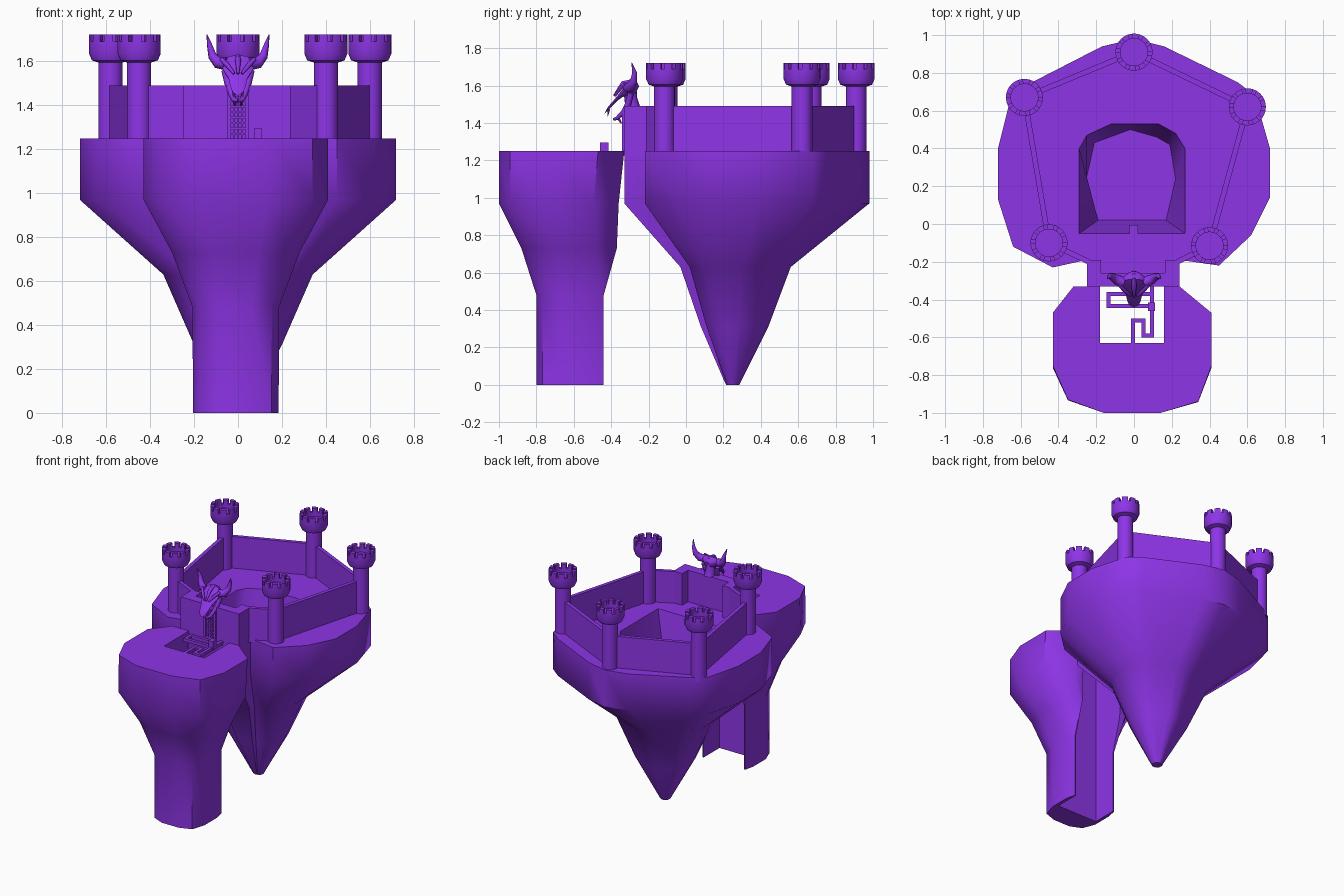
import bpy, bmesh, math
from mathutils import Vector

if "Cube" in bpy.data.objects:
    bpy.data.objects.remove(bpy.data.objects["Cube"])

mat = bpy.data.materials.new("purple")
mat.diffuse_color = (0.27, 0.035, 0.80, 1)
mat.use_nodes = True
mat.node_tree.nodes["Principled BSDF"].inputs["Base Color"].default_value = mat.diffuse_color
TOP = 1.25


def finish(bm, name, angle=None):
    bmesh.ops.recalc_face_normals(bm, faces=bm.faces[:])
    me = bpy.data.meshes.new(name)
    bm.to_mesh(me)
    bm.free()
    ob = bpy.data.objects.new(name, me)
    bpy.context.collection.objects.link(ob)
    me.materials.append(mat)
    if angle:
        bpy.ops.object.select_all(action='DESELECT')
        ob.select_set(True)
        bpy.context.view_layer.objects.active = ob
        bpy.ops.object.shade_smooth_by_angle(angle=math.radians(angle))
    return ob


def loft(bm, rings):
    """Skin closed rings of equal length; returns vertex rings."""
    vs = [[bm.verts.new(p) for p in r] for r in rings]
    for a, b in zip(vs, vs[1:]):
        n = len(a)
        for i in range(n):
            bm.faces.new((a[i], a[(i + 1) % n], b[(i + 1) % n], b[i]))
    return vs


def add_box(bm, x0, x1, y0, y1, z0, z1):
    vs = loft(bm, [[(x0, y0, z), (x1, y0, z), (x1, y1, z), (x0, y1, z)] for z in (z0, z1)])
    bm.faces.new(vs[0])
    bm.faces.new(vs[1])


def tube(name, pts, radii, sides=8):
    """Tapered tube along a path."""
    bm = bmesh.new()
    pts = [Vector(p) for p in pts]
    rings = []
    for i, p in enumerate(pts):
        t = (pts[min(i + 1, len(pts) - 1)] - pts[max(i - 1, 0)]).normalized()
        u = t.orthogonal().normalized() if i == 0 else (u - t * u.dot(t)).normalized()
        v = t.cross(u)
        rings.append([p + radii[i] * (u * math.cos(k * math.tau / sides) + v * math.sin(k * math.tau / sides))
                      for k in range(sides)])
    vs = loft(bm, rings)
    bm.faces.new(vs[0])
    bm.faces.new(vs[-1])
    return finish(bm, name, 50)


# Floating castle island: tapering rock with a pit in its top
outline = [(-.72, .40), (-.72, .13), (-.64, -.12), (-.43, -.23), (-.25, -.19), (-.25, -.33),
           (.24, -.33), (.24, -.19), (.45, -.22), (.62, -.06), (.72, .14), (.72, .40),
           (.64, .68), (.55, .75), (.16, .94), (0, .98), (-.17, .94), (-.56, .74), (-.65, .68)]
levels = [(TOP, .72, -.33, .98), (.97, .72, -.33, .98), (.63, .34, -.03, .56),
          (.31, .20, .08, .44), (.03, .05, .20, .30), (0, .035, .215, .285)]
rings = [[(x * w / .72, y0 + (y + .33) / 1.31 * (y1 - y0), z) for x, y in outline]
         for z, w, y0, y1 in levels]
pit_rim = [(-.29, -.05), (.27, -.05), (.27, .40), (.22, .48), (.13, .53), (-.12, .53), (-.25, .47), (-.29, .40)]
pit_floor = [(-.19, .02), (.17, .02), (.22, .24), (.19, .42), (.12, .46), (-.02, .50), (-.21, .43), (-.25, .25)]
bm = bmesh.new()
rock = loft(bm, rings)
bm.faces.new(rock[-1])
pit = loft(bm, [[(x, y, TOP) for x, y in pit_rim], [(x, y, .92) for x, y in pit_floor]])
bm.faces.new(pit[-1])
rim_edges = [bm.edges.get((r[i], r[(i + 1) % len(r)])) for r in (rock[0], pit[0]) for i in range(len(r))]
bmesh.ops.triangle_fill(bm, use_beauty=True, use_dissolve=False, edges=rim_edges)
finish(bm, "castle_island", 50)

# Front rock pillar: U-shaped, with an open notch at the back
outer = [(-.32, -.33), (-.43, -.47), (-.43, -.75), (-.35, -.93), (-.16, -1), (.14, -1),
         (.34, -.94), (.41, -.75), (.41, -.47), (.24, -.33)]
rings = []
for z, w, y0, y1 in [(TOP, .42, -1, -.33), (.97, .42, -1, -.36), (.73, .29, -.88, -.37),
                     (.48, .197, -.80, -.44), (0, .195, -.80, -.44)]:
    ring = []
    for i, (x, y) in enumerate(outer):
        px = -.01 + (x + .01) * w / .42
        if i in (0, 9):                       # keep the notch lips outside the notch
            px = min(px, -.188) if x < 0 else max(px, .168)
        ring.append((px, y0 + (y + 1) / .67 * (y1 - y0), z))
    ring += [(.16, y1, z), (.16, -.63, z), (-.18, -.63, z), (-.18, y1, z)]
    rings.append(ring)
bm = bmesh.new()
vs = loft(bm, rings)
for r in (vs[0], vs[-1]):
    bm.faces.new(r)
finish(bm, "front_pillar", 50)

# Towers: lathed shaft with a flared, crenellated crown
towers = [(0, .91), (.60, .62), (.40, -.115), (-.45, -.10), (-.58, .67)]
profile = [(.055, 1.22), (.055, 1.595), (.085, 1.605), (.098, 1.635), (.098, 1.69),
           (.072, 1.69), (.072, 1.66)]
N = 40
for tx, ty in towers:
    bm = bmesh.new()

    def at(r, k, z):
        a = k * math.tau / N
        return (tx + r * math.cos(a), ty + r * math.sin(a), z)
    vs = loft(bm, [[at(r, k, z) for k in range(N)] for r, z in profile])
    bm.faces.new(vs[0])
    bm.faces.new(vs[-1])
    for m in range(10):                       # merlons
        ks = [m * 4 + j for j in (0, 1, 2, 2.7)]
        sec = [(.098, k) for k in ks] + [(.072, k) for k in reversed(ks)]
        mv = loft(bm, [[at(r, k, z) for r, k in sec] for z in (1.688, 1.722)])
        bm.faces.new(mv[0])
        bm.faces.new(mv[1])
    finish(bm, "tower", 30)

# Curtain walls between the towers and up to the gatehouse
spans = [(towers[3], towers[4]), (towers[4], towers[0]), (towers[0], towers[1]), (towers[1], towers[2]),
         (towers[3], (-.24, -.20)), (towers[2], (.23, -.20))]
for a, b in spans:
    a, b = Vector(a), Vector(b)
    d = (b - a).normalized() * .014
    n = Vector((-d.y, d.x))
    bm = bmesh.new()
    vs = loft(bm, [[(p.x, p.y, z) for p in (a + n, b + n, b - n, a - n)] for z in (1.23, 1.49)])
    bm.faces.new(vs[0])
    bm.faces.new(vs[1])
    finish(bm, "curtain_wall")

# Gatehouse: U-shaped front wall
bm = bmesh.new()
u = [(-.25, -.33), (.24, -.33), (.24, -.19), (.165, -.19), (.165, -.26), (-.175, -.26), (-.175, -.19), (-.25, -.19)]
vs = loft(bm, [[(x, y, z) for x, y in u] for z in (1.23, 1.49)])
bm.faces.new(vs[0])
bm.faces.new(vs[1])
finish(bm, "gatehouse")

# Lattice gate under the head
bm = bmesh.new()
for s in (-1, 1):
    add_box(bm, s * .042 - .008, s * .042 + .008, -.342, -.325, TOP, 1.46)
for i in range(3):
    x = -.02 + .02 * i
    add_box(bm, x - .003, x + .003, -.337, -.325, TOP, 1.46)
for i in range(8):
    z = 1.27 + i * .025
    add_box(bm, -.045, .045, -.338, -.325, z - .004, z + .004)
finish(bm, "lattice_gate")

# Horned beast skull over the gate (y, z, half width, half height)
secs = [(-.262, 1.575, .030, .022), (-.285, 1.585, .060, .040), (-.315, 1.585, .078, .045),
        (-.345, 1.560, .066, .038), (-.375, 1.525, .043, .028), (-.405, 1.490, .036, .024),
        (-.425, 1.470, .028, .018), (-.434, 1.455, .012, .010)]
bm = bmesh.new()
vs = loft(bm, [[(w * math.cos(k * math.tau / 12), y + .5 * h * math.sin(k * math.tau / 12),
                 z + h * math.sin(k * math.tau / 12)) for k in range(12)] for y, z, w, h in secs])
bm.faces.new(vs[0])
bm.faces.new(vs[-1])
finish(bm, "skull", 45)
for s in (-1, 1):
    tube("horn", [(s * .055, -.31, 1.59), (s * .092, -.295, 1.595), (s * .117, -.28, 1.625),
                  (s * .128, -.275, 1.67), (s * .142, -.29, 1.722)], [.030, .027, .020, .013, .002])
    tube("jaw", [(s * .060, -.295, 1.560), (s * .045, -.310, 1.50), (s * .032, -.335, 1.455),
                 (s * .018, -.370, 1.425), (0, -.385, 1.420)], [.016, .017, .014, .010, .008])
    tube("brow", [(s * .075, -.325, 1.61), (s * .050, -.352, 1.585), (s * .018, -.380, 1.545)], [.010, .011, .006])
    tube("fang", [(s * .022, -.412, 1.475), (s * .022, -.418, 1.435)], [.007, .001], 6)
    tube("lower_fang", [(s * .014, -.362, 1.425), (s * .014, -.345, 1.398)], [.009, .003], 6)
tube("crest", [(0, -.285, 1.625), (0, -.335, 1.612), (0, -.385, 1.545)], [.010, .014, .006])
tube("neck", [(0, -.285, 1.48), (0, -.295, 1.53), (0, -.30, 1.58)], [.040, .034, .036])

# Winding walkway across the notch
route_a = [(.095, -.33), (.095, -.59), (.05, -.59), (.05, -.51), (-.005, -.51), (-.005, -.64)]
route_b = [(.095, -.435), (-.135, -.435), (-.135, -.37), (.095, -.37)]
bm = bmesh.new()
for route in (route_a, route_b):
    for (xa, ya), (xb, yb) in zip(route, route[1:]):
        add_box(bm, min(xa, xb) - .011, max(xa, xb) + .011, min(ya, yb) - .011, max(ya, yb) + .011, 1.225, 1.248)
finish(bm, "walkway")
bm = bmesh.new()
add_box(bm, .073, .11, -.46, -.415, 1.225, 1.295)
finish(bm, "walkway_post")

# Small ledge over the pit
bm = bmesh.new()
add_box(bm, -.025, .022, -.07, -.005, 1.215, 1.255)
finish(bm, "pit_ledge")
